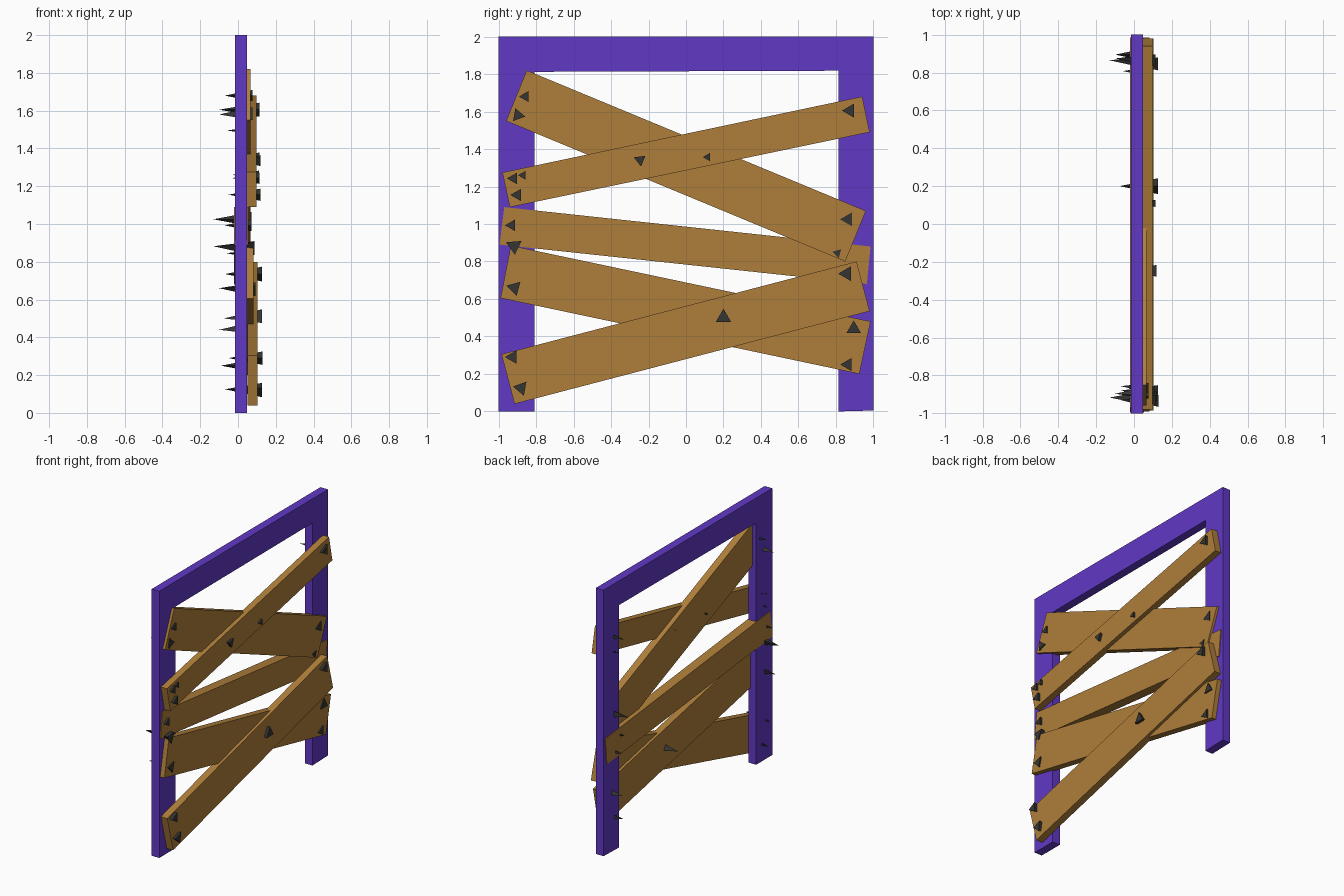
import bpy
import math


def material(name, rgb):
    m = bpy.data.materials.new(name)
    m.diffuse_color = (*rgb, 1)
    return m


PURPLE = material("purple frame paint", (0.120, 0.040, 0.56))
WOOD = material("brown wood", (0.43, 0.212, 0.043))
IRON = material("dark iron", (0.036, 0.037, 0.034))


def add_mesh(name, verts, faces, mat):
    me = bpy.data.meshes.new(name)
    me.from_pydata(verts, [], faces)
    me.materials.append(mat)
    ob = bpy.data.objects.new(name, me)
    bpy.context.collection.objects.link(ob)
    return ob


def prism(name, profile, x0, x1, mat):
    """Extrude a counter-clockwise (y, z) profile along x."""
    n = len(profile)
    verts = [(x, y, z) for x in (x0, x1) for y, z in profile]
    faces = [tuple(reversed(range(n))), tuple(range(n, 2 * n))]
    faces += [(i, (i + 1) % n, n + (i + 1) % n, n + i) for i in range(n)]
    return add_mesh(name, verts, faces, mat)


def nail(name, y, z, r, angle, head, tip):
    """Three-sided spike: flat head facing +x, point towards -x."""
    verts = [(tip, y, z)]
    for k in range(3):
        a = math.radians(angle + 120 * k)
        verts.append((head, y + r * math.cos(a), z + r * math.sin(a)))
    add_mesh(name, verts, [(1, 2, 3), (0, 2, 1), (0, 3, 2), (0, 1, 3)], IRON)


# Door frame: one upside-down U
prism("door_frame", [(-1, 0), (-0.808, 0), (-0.808, 1.812), (0.815, 1.818),
                     (0.815, 0), (1, 0.005), (1, 2), (-1, 2)], -0.016, 0.047, PURPLE)

# Crooked planks: bottom left, bottom right, top right, top left, back x, front x
planks = {
    "upper_back_plank": ((-0.96, 1.55), (0.85, 0.80), (0.96, 1.07), (-0.85, 1.82), 0.012, 0.066),
    "upper_front_plank": ((-0.94, 1.09), (0.98, 1.49), (0.94, 1.68), (-0.98, 1.275), 0.047, 0.097),
    # the middle plank cuts right through both posts
    "middle_plank": ((-0.995, 0.89), (0.965, 0.68), (0.985, 0.88), (-0.97, 1.09), -0.020, 0.054),
    "lower_back_plank": ((-0.99, 0.605), (0.925, 0.20), (0.985, 0.48), (-0.935, 0.885), 0.03, 0.082),
    "lower_front_plank": ((-0.915, 0.04), (0.98, 0.535), (0.91, 0.80), (-0.985, 0.305), 0.05, 0.103),
}
for name, (*corners, back, front) in planks.items():
    prism(name, corners, back, front, WOOD)

# Nails: y, z, radius, angle, head x, tip x
nails = [
    (-0.857, 1.68, .034, 180, .076, -.07), (-0.897, 1.58, .040, 110, .076, -.10),
    (0.865, 1.025, .044, 180, .072, -.13), (0.808, 0.845, .028, -75, .072, -.06),
    (0.875, 1.605, .043, 180, .113, -.10), (0.115, 1.357, .025, 180, .113, .00),
    (-0.245, 1.342, .036, -82, .118, -.02), (-0.92, 1.243, .035, 180, .113, -.03),
    (-0.87, 1.26, .026, 180, .110, -.03), (-0.90, 1.155, .037, 180, .118, -.05),
    (-0.93, 0.993, .036, 180, .072, -.07), (-0.917, 0.882, .048, -85, .088, -.13),
    (-0.915, 0.66, .044, 165, .092, -.10), (0.895, 0.440, .045, 90, .092, -.10),
    (0.863, 0.25, .040, 180, .092, -.09), (0.857, 0.735, .045, 180, .126, -.07),
    (0.20, 0.50, .048, 90, .126, -.075), (-0.925, 0.29, .041, 180, .130, -.05),
    (-0.88, 0.125, .044, 170, .126, -.07), (0.88, 1.495, .025, 180, .090, -.06),
]
for i, spec in enumerate(nails):
    nail(f"nail_{i + 1}", *spec)
